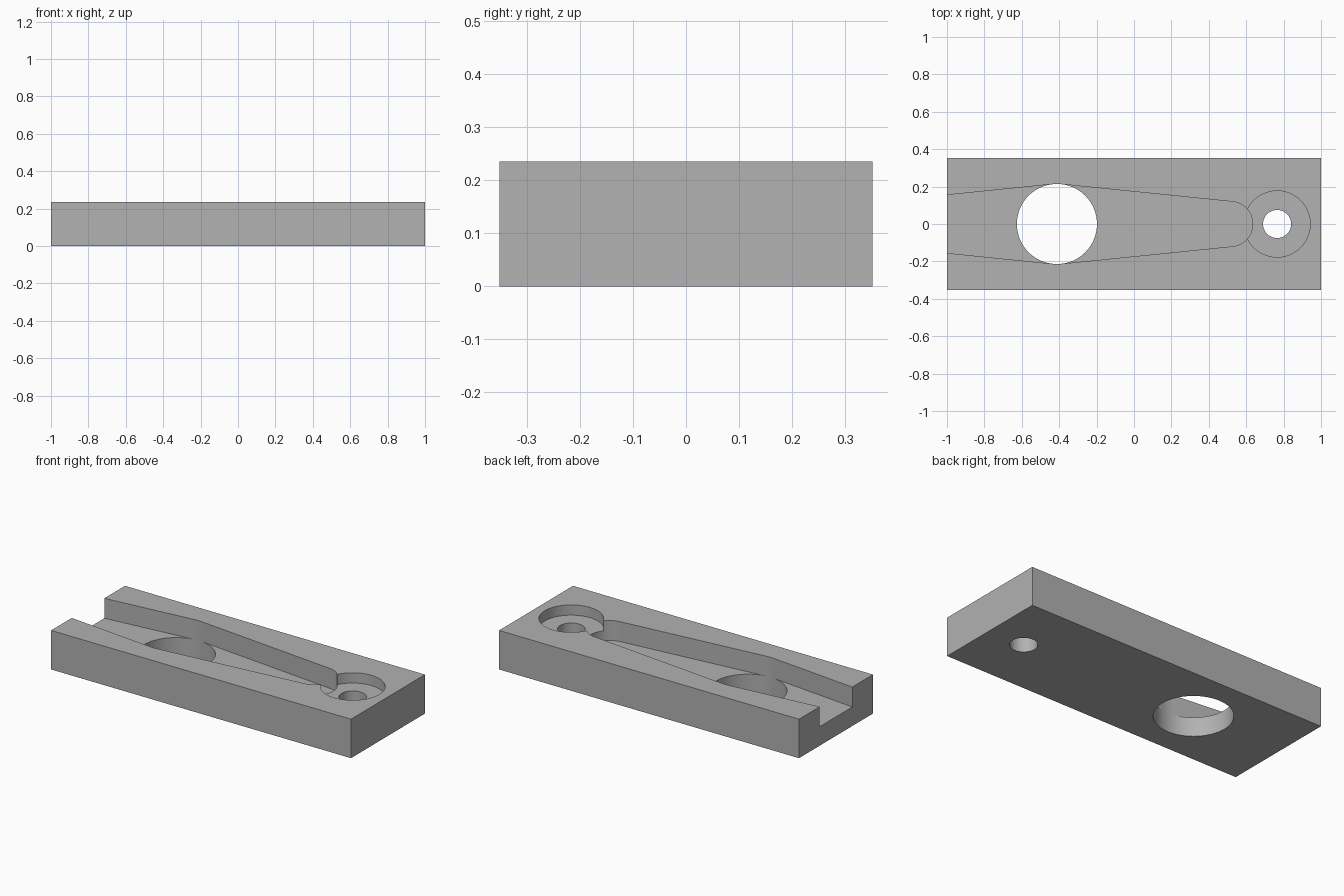
import bpy, bmesh
from math import sin, cos, pi, radians

cube = bpy.data.objects.get("Cube")
if cube:
    bpy.data.objects.remove(cube, do_unlink=True)

LENGTH, WIDTH, HEIGHT = 2.0, 0.704, 0.235
CHANNEL_FLOOR, RECESS_FLOOR = 0.115, 0.173
BIG_X, BIG_R = -0.412, 0.214        # large through hole
END_X, END_R = 0.515, 0.12          # rounded end of the channel
SCREW_X, SCREW_R, RECESS_R = 0.765, 0.075, 0.177
TAPER = 0.1                         # angle of the channel walls
ABOVE, BELOW = HEIGHT + 0.1, -0.1

grey = bpy.data.materials.new("plain grey")
grey.use_nodes = True
colour = (0.445, 0.445, 0.445, 1)
grey.diffuse_color = colour
grey.node_tree.nodes["Principled BSDF"].inputs["Base Color"].default_value = colour


def arc(x, r, start, end, steps):
    return [(x + r * cos(start + (end - start) * i / steps),
             r * sin(start + (end - start) * i / steps)) for i in range(steps + 1)]


def prism(name, outline, bottom, top):
    """Extrude a counter-clockwise outline from bottom to top."""
    bm = bmesh.new()
    face = bm.faces.new([bm.verts.new((x, y, bottom)) for x, y in outline])
    up = bmesh.ops.extrude_face_region(bm, geom=[face])["geom"]
    bmesh.ops.translate(bm, vec=(0, 0, top - bottom),
                        verts=[v for v in up if isinstance(v, bmesh.types.BMVert)])
    bmesh.ops.recalc_face_normals(bm, faces=bm.faces)
    mesh = bpy.data.meshes.new(name)
    bm.to_mesh(mesh)
    bm.free()
    mesh.materials.append(grey)
    obj = bpy.data.objects.new(name, mesh)
    bpy.context.collection.objects.link(obj)
    return obj


def cylinder(name, x, r, bottom, top):
    return prism(name, arc(x, r, 0, 2 * pi, 96)[:-1], bottom, top)


# Rectangular block
hx, hy = LENGTH / 2, WIDTH / 2
block = prism("block", [(-hx, -hy), (hx, -hy), (hx, hy), (-hx, hy)], 0, HEIGHT)

# Channel outline: rounded tip, widest at the large hole, open at the far end
tip = arc(END_X, END_R, TAPER - pi / 2, pi / 2 - TAPER, 48)
mouth_x = -hx - 0.1
mouth_y = 0.155 - 0.1 * TAPER
reach, half = BIG_R * sin(TAPER), BIG_R * cos(TAPER) * 0.9995
upper = [(BIG_X + reach, half), (BIG_X - reach, half), (mouth_x, mouth_y)]
lower = [(x, -y) for x, y in reversed(upper)]

cutters = [
    prism("channel_cutter", tip + upper + lower, CHANNEL_FLOOR, ABOVE),
    cylinder("large_hole_cutter", BIG_X, BIG_R, BELOW, ABOVE),
    cylinder("recess_cutter", SCREW_X, RECESS_R, RECESS_FLOOR, ABOVE),
    cylinder("screw_hole_cutter", SCREW_X, SCREW_R, BELOW, ABOVE),
]

# Cut each opening out of the block, then drop the cutters
bpy.ops.object.select_all(action="DESELECT")
bpy.context.view_layer.objects.active = block
block.select_set(True)
for cutter in cutters:
    cutter.hide_render = True
    mod = block.modifiers.new(cutter.name, "BOOLEAN")
    mod.operation, mod.solver, mod.object = "DIFFERENCE", "EXACT", cutter
    bpy.ops.object.modifier_apply(modifier=mod.name)
    bpy.data.objects.remove(cutter, do_unlink=True)

bpy.ops.object.shade_smooth_by_angle(angle=radians(30))
